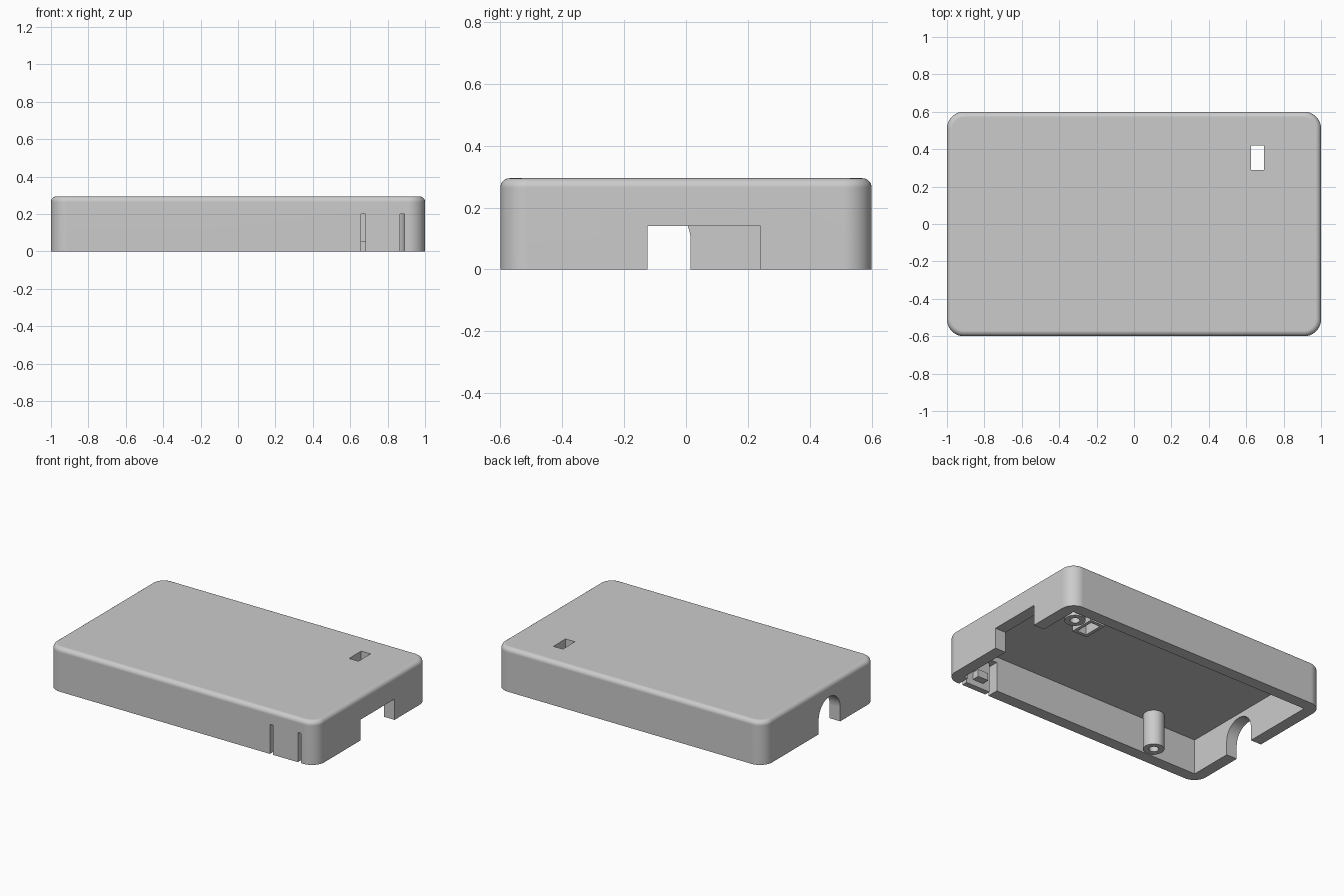
import bpy
import bmesh
from mathutils import Matrix, Vector

cube = bpy.data.objects.get("Cube")
if cube:
    bpy.data.objects.remove(cube, do_unlink=True)

WALL = 0.08
HEIGHT = 0.295
CEILING = 0.238
HX, HY = 1.0, 0.6

grey = bpy.data.materials.new("plain_grey")
grey.use_nodes = True
GREY = (0.6, 0.6, 0.6, 1)
grey.diffuse_color = GREY
grey.node_tree.nodes["Principled BSDF"].inputs["Base Color"].default_value = GREY


def finish(bm, name):
    bmesh.ops.recalc_face_normals(bm, faces=bm.faces)
    mesh = bpy.data.meshes.new(name)
    bm.to_mesh(mesh)
    bm.free()
    mesh.materials.append(grey)
    ob = bpy.data.objects.new(name, mesh)
    bpy.context.collection.objects.link(ob)
    return ob


def box_mesh(x, y, z):
    """Box from three (low, high) ranges."""
    bm = bmesh.new()
    size = Vector((x[1] - x[0], y[1] - y[0], z[1] - z[0]))
    mid = Vector((sum(x), sum(y), sum(z))) / 2
    bmesh.ops.create_cube(bm, size=1, matrix=Matrix.Translation(mid) @ Matrix.Diagonal(size).to_4x4())
    return bm


def box(name, x, y, z):
    return finish(box_mesh(x, y, z), name)


def cylinder(name, centre, radius, depth, axis="Z"):
    bm = bmesh.new()
    turn = Matrix.Rotation(1.5707963, 4, "Y") if axis == "X" else Matrix()
    bmesh.ops.create_cone(bm, cap_ends=True, segments=48, radius1=radius, radius2=radius,
                          depth=depth, matrix=Matrix.Translation(centre) @ turn)
    return finish(bm, name)


def cut(target, *cutters):
    """Subtract each cutter, then discard it."""
    bpy.context.view_layer.objects.active = target
    for cutter in cutters:
        mod = target.modifiers.new("cut", "BOOLEAN")
        mod.operation = "DIFFERENCE"
        mod.solver = "EXACT"
        mod.object = cutter
        bpy.ops.object.modifier_apply(modifier=mod.name)
        bpy.data.objects.remove(cutter, do_unlink=True)


def smooth(ob):
    bpy.ops.object.select_all(action="DESELECT")
    ob.select_set(True)
    bpy.context.view_layer.objects.active = ob
    bpy.ops.object.shade_smooth_by_angle(angle=0.5)
    mod = ob.modifiers.new("even_normals", "WEIGHTED_NORMAL")
    mod.keep_sharp = True


# Outer shell: rounded corners, then a soft top rim
bm = box_mesh((-HX, HX), (-HY, HY), (0, HEIGHT))
upright = [e for e in bm.edges if abs(e.verts[0].co.z - e.verts[1].co.z) > 0.1]
bmesh.ops.bevel(bm, geom=upright, offset=0.09, segments=10, profile=0.5, affect="EDGES")
rim = [e for e in bm.edges if all(v.co.z > HEIGHT - 0.001 for v in e.verts)]
bmesh.ops.bevel(bm, geom=rim, offset=0.03, segments=6, profile=0.5, affect="EDGES")
shell = finish(bm, "case_shell")

# Cavity, right port, top window
inner_y = HY - WALL
cut(shell,
    box("cavity", (WALL - HX, HX - WALL), (-inner_y, inner_y), (-0.1, CEILING)),
    box("port_cutter", (HX - WALL - 0.05, HX + 0.1), (-0.125, 0.24), (-0.1, 0.14)),
    box("window_cutter", (0.625, 0.695), (0.29, 0.42), (0.1, 0.4)))

# Arched cable opening in the other end
ARCH_Y, ARCH_R, SPRING = -0.1, 0.115, 0.095
cut(shell,
    box("arch_leg_cutter", (-1.1, -0.87), (ARCH_Y - ARCH_R, ARCH_Y + ARCH_R), (-0.1, SPRING)),
    cylinder("arch_top_cutter", (-0.985, ARCH_Y, SPRING), ARCH_R, 0.23, "X"))

# Flexible front tab: a slot at each side and a thinned back
cut(shell,
    box("slot_cutter", (0.658, 0.683), (-0.7, -0.48), (-0.1, 0.2)),
    box("slot_cutter", (0.866, 0.891), (-0.7, -0.48), (-0.1, 0.2)),
    box("tab_cutter", (0.67, 0.88), (-0.56, -0.48), (-0.1, 0.2)))
smooth(shell)

# Nub on the inside of the tab
box("tab_nub", (0.735, 0.815), (-0.565, -0.51), (0.04, 0.09))

# Square sleeve below the top window
sleeve = box("window_sleeve", (0.603, 0.717), (0.268, 0.442), (0.05, CEILING + 0.01))
cut(sleeve, box("sleeve_cutter", (0.625, 0.695), (0.29, 0.42), (0, 0.4)))

# Hollow screw posts
for name, x, y in (("front_post", -0.535, -0.45), ("back_post", 0.845, 0.445)):
    top = CEILING + 0.01
    post = cylinder(name, (x, y, top / 2), 0.065, top)
    cut(post, cylinder("bore_cutter", (x, y, 0), 0.03, 0.36))
    smooth(post)
